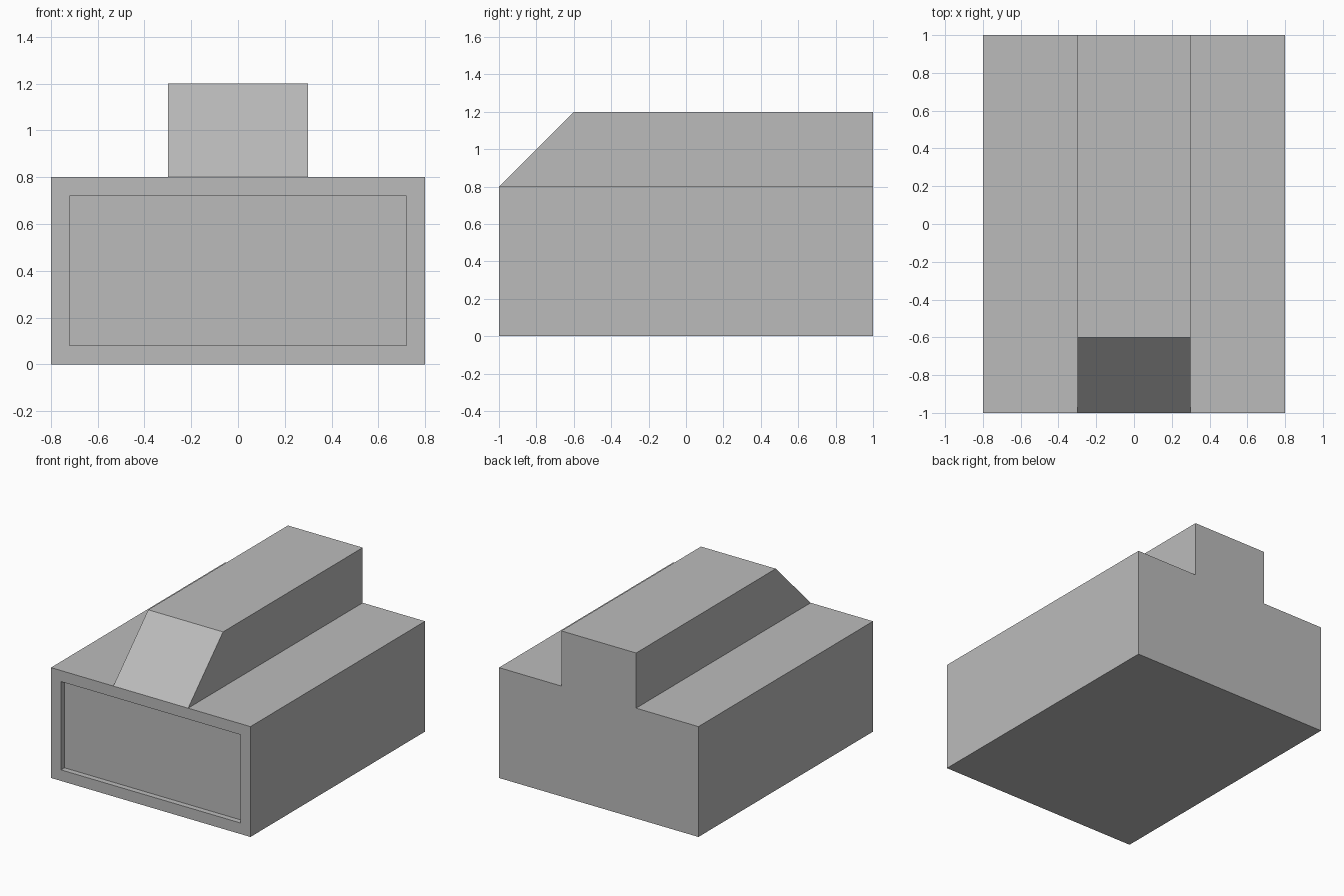
import bpy
import bmesh
from mathutils import Vector

cube = bpy.data.objects.get("Cube")
if cube:
    bpy.data.objects.remove(cube, do_unlink=True)

# Main dimensions
HALF_W, HALF_L = 0.8, 1.0
RIDGE_W = 0.3
DECK, TOP = 0.8, 1.2
SLOPE = 0.4
BORDER, RECESS = 0.08, 0.04

# Single grey finish
grey = bpy.data.materials.new("plain_grey")
grey.use_nodes = True
colour = (0.5, 0.5, 0.5, 1)
grey.diffuse_color = colour
grey.node_tree.nodes["Principled BSDF"].inputs["Base Color"].default_value = colour

bm = bmesh.new()


def point(x, z):
    return bm.verts.new((x, -HALF_L, z))


# Front profile: wide body with a narrow ridge sharing its top edge
shoulder_l, shoulder_r = point(-RIDGE_W, DECK), point(RIDGE_W, DECK)
ridge_l, ridge_r = point(-RIDGE_W, TOP), point(RIDGE_W, TOP)
body = bm.faces.new([point(-HALF_W, 0), point(HALF_W, 0), point(HALF_W, DECK),
                     shoulder_r, shoulder_l, point(-HALF_W, DECK)])
ridge = bm.faces.new([shoulder_l, shoulder_r, ridge_r, ridge_l])

# Run the profile to the back
result = bmesh.ops.extrude_face_region(bm, geom=[body, ridge])
back = [v for v in result["geom"] if isinstance(v, bmesh.types.BMVert)]
bmesh.ops.translate(bm, verts=back, vec=Vector((0, 2 * HALF_L, 0)))
bmesh.ops.recalc_face_normals(bm, faces=bm.faces[:])

# Lean the front of the ridge back
for v in bm.verts:
    if v.co.z > DECK + 0.1 and v.co.y < 0:
        v.co.y += SLOPE

# Recessed front panel with straight walls
bm.normal_update()
front = next(f for f in bm.faces if f.normal.y < -0.9)
bmesh.ops.inset_region(bm, faces=[front], thickness=BORDER, use_even_offset=True)
bm.normal_update()
bmesh.ops.extrude_discrete_faces  # panel is pushed in below
walls = bmesh.ops.extrude_face_region(bm, geom=[front])
panel = [v for v in walls["geom"] if isinstance(v, bmesh.types.BMVert)]
bmesh.ops.translate(bm, verts=panel, vec=Vector((0, RECESS, 0)))
if front.is_valid:
    bm.faces.remove(front)
bmesh.ops.recalc_face_normals(bm, faces=bm.faces[:])

mesh = bpy.data.meshes.new("ridged_body")
bm.to_mesh(mesh)
bm.free()
mesh.materials.append(grey)
obj = bpy.data.objects.new("ridged_body", mesh)
bpy.context.collection.objects.link(obj)
